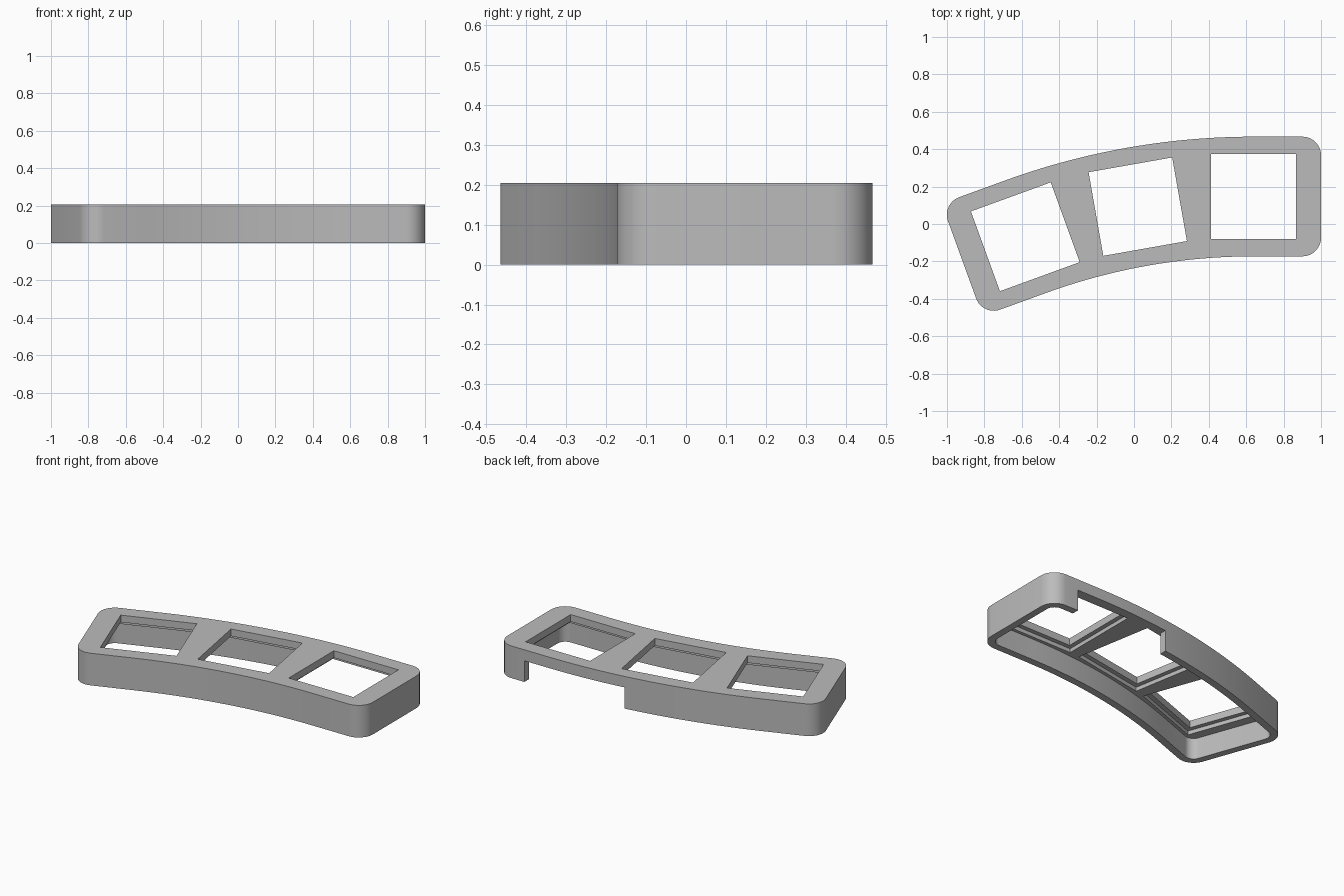
import bpy, bmesh
from math import sin, cos, radians, pi

RADIUS = 3.57                 # bend radius through the window centres
PIVOT = (0.64, 0.147 - RADIUS)
HALF_X, HALF_Y = 0.36, 0.32   # end overhang and half depth of the frame
HEIGHT, PLATE, LIP = 0.2045, 0.07, 0.045
WALL, WINDOW, STEP = 0.045, 0.454, 0.028
ANGLES = [0, 10, 20]

cube = bpy.data.objects.get("Cube")
if cube:
    bpy.data.objects.remove(cube, do_unlink=True)

grey = bpy.data.materials.new("grey plastic")
grey.use_nodes = True
COLOUR = (0.5, 0.5, 0.5, 1)
grey.diffuse_color = COLOUR
grey.node_tree.nodes["Principled BSDF"].inputs["Base Color"].default_value = COLOUR


def bent(deg, u, v):
    """Local point of a window's own frame, swung round the pivot."""
    a = radians(deg)
    r = RADIUS + v
    return (PIVOT[0] + u * cos(a) - r * sin(a), PIVOT[1] + u * sin(a) + r * cos(a))


def prism(name, outline, z0, z1):
    bm = bmesh.new()
    face = bm.faces.new([bm.verts.new((x, y, z0)) for x, y in outline])
    top = bmesh.ops.extrude_face_region(bm, geom=[face])["geom"]
    bmesh.ops.translate(bm, vec=(0, 0, z1 - z0),
                        verts=[g for g in top if isinstance(g, bmesh.types.BMVert)])
    bmesh.ops.recalc_face_normals(bm, faces=bm.faces[:])
    mesh = bpy.data.meshes.new(name)
    bm.to_mesh(mesh)
    bm.free()
    mesh.materials.append(grey)
    obj = bpy.data.objects.new(name, mesh)
    bpy.context.collection.objects.link(obj)
    return obj


def corner(deg, sx, sy, start, inset, steps=10):
    r = 0.1 - inset
    turns = [start + pi / 2 * i / steps for i in range(steps + 1)]
    return [bent(deg, sx * (HALF_X - 0.1) + r * cos(t), sy * (HALF_Y - 0.1) + r * sin(t))
            for t in turns]


def frame_outline(inset, steps=20):
    end = ANGLES[-1]
    sweep = [end * i / steps for i in range(steps + 1)]
    v = HALF_Y - inset
    return (corner(0, 1, -1, -pi / 2, inset) + corner(0, 1, 1, 0, inset)
            + [bent(a, 0, v) for a in sweep]
            + corner(end, -1, 1, pi / 2, inset) + corner(end, -1, -1, pi, inset)
            + [bent(a, 0, -v) for a in reversed(sweep)])


def square(deg, size):
    h = size / 2
    return [bent(deg, u, v) for u, v in ((-h, -h), (h, -h), (h, h), (-h, h))]


def cut(body, cutter):
    cutter.hide_render = True
    mod = body.modifiers.new("cut", "BOOLEAN")
    mod.operation, mod.solver, mod.object = "DIFFERENCE", "EXACT", cutter
    bpy.ops.object.modifier_apply(modifier=mod.name)
    bpy.data.objects.remove(cutter, do_unlink=True)


# Curved frame, hollow from below
frame = prism("curved_frame", frame_outline(0), 0, HEIGHT)
bpy.ops.object.select_all(action="DESELECT")
bpy.context.view_layer.objects.active = frame
frame.select_set(True)
cut(frame, prism("cavity", frame_outline(WALL), -0.1, HEIGHT - PLATE))

# Square windows, each with a wider recess under its lip
for deg in ANGLES:
    cut(frame, prism("window", square(deg, WINDOW), 0.05, HEIGHT + 0.1))
    cut(frame, prism("recess", square(deg, WINDOW + 2 * STEP), 0.05, HEIGHT - LIP))

# Opening in the back wall
cut(frame, prism("back_opening", [(0.13, 0.33), (0.81, 0.33), (0.81, 0.6), (0.13, 0.6)],
                 -0.1, HEIGHT - PLATE))

bpy.ops.object.shade_smooth_by_angle(angle=radians(30))
